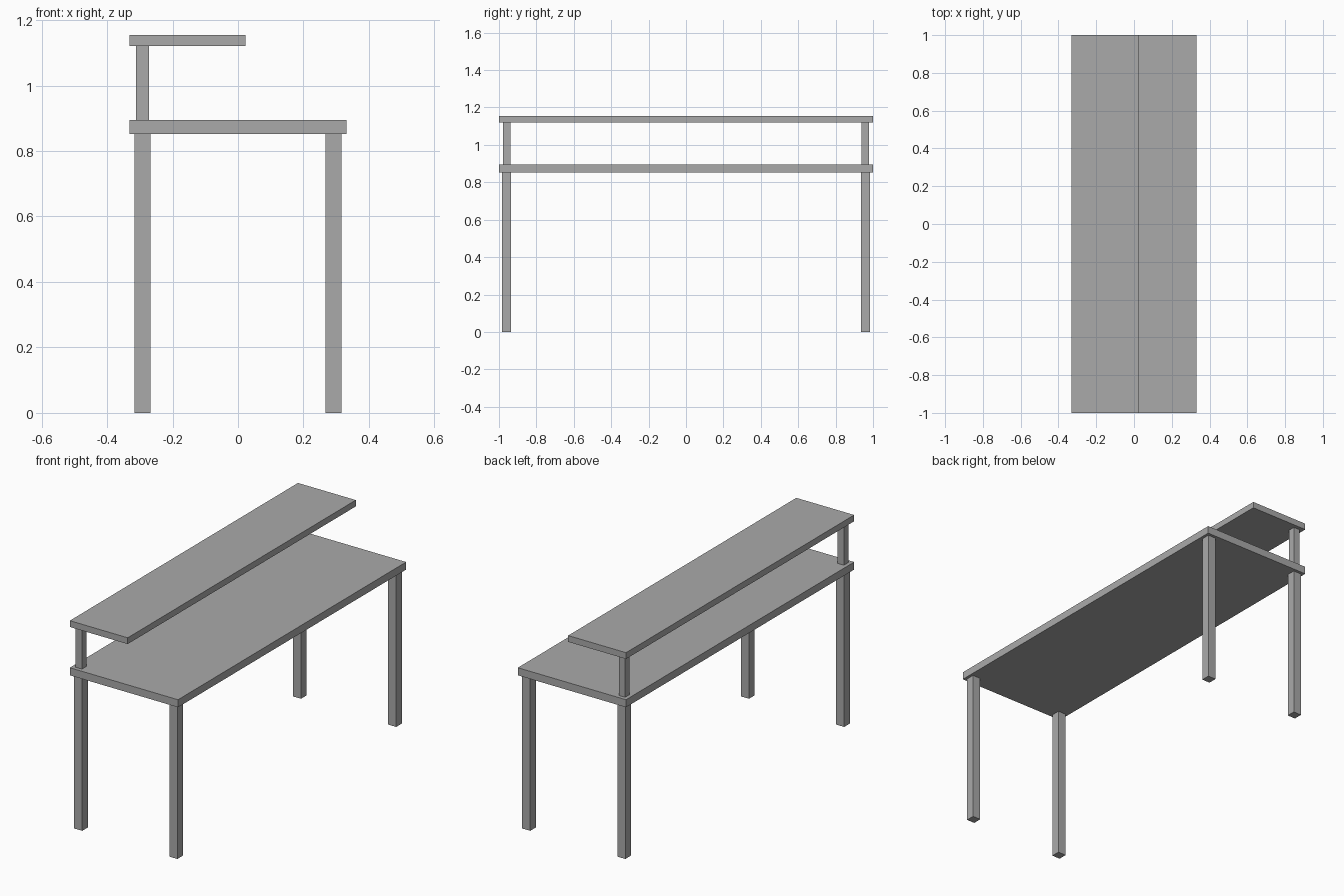
import bpy

cube = bpy.data.objects.get("Cube")
if cube:
    bpy.data.objects.remove(cube, do_unlink=True)

GREY = (0.4, 0.4, 0.4, 1)
mat = bpy.data.materials.new("plain grey")
mat.use_nodes = True
mat.diffuse_color = GREY
mat.node_tree.nodes["Principled BSDF"].inputs["Base Color"].default_value = GREY


def box(name, x, y, z):
    """Add a box spanning the given (low, high) ranges."""
    spans = (x, y, z)
    bpy.ops.mesh.primitive_cube_add(size=1, location=[(a + b) / 2 for a, b in spans])
    obj = bpy.context.object
    obj.name = name
    obj.scale = [b - a for a, b in spans]
    bpy.ops.object.transform_apply(location=False, rotation=False, scale=True)
    obj.data.materials.append(mat)
    return obj


def upright(name, x, y, width, z):
    """Add a square post centred on x, y."""
    h = width / 2
    return box(name, (x - h, x + h), (y - h, y + h), z)


HALF_DEPTH = 0.332
LEG_X, LEG_Y = 0.292, 0.959
TOP_LOW, TOP_HIGH = 0.852, 0.894
SHELF_LOW, SHELF_HIGH = 1.12, 1.155

# Desk surface and raised shelf
box("table_top", (-HALF_DEPTH, HALF_DEPTH), (-1, 1), (TOP_LOW, TOP_HIGH))
box("shelf", (-HALF_DEPTH, 0.023), (-1, 1), (SHELF_LOW, SHELF_HIGH))

# Four legs, and two shelf posts above the right-hand pair
for y_name, y in (("front", -LEG_Y), ("back", LEG_Y)):
    for x_name, x in (("right", -LEG_X), ("left", LEG_X)):
        upright(f"{y_name}_{x_name}_leg", x, y, 0.049, (0, TOP_LOW))
    upright(f"{y_name}_shelf_post", -LEG_X, y, 0.039, (TOP_HIGH, SHELF_LOW))
